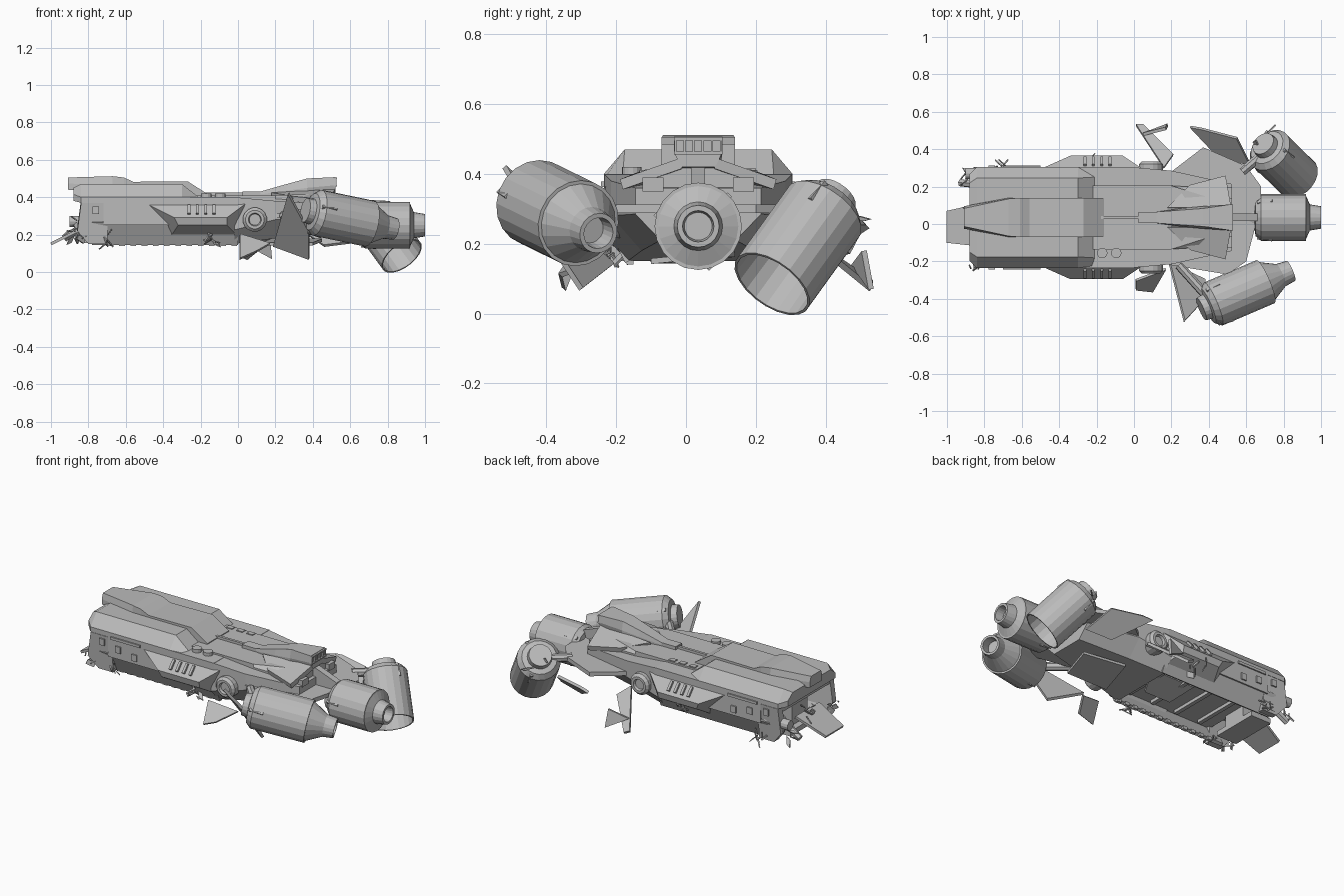
import bpy, bmesh, math, random
from mathutils import Vector

default_cube = bpy.data.objects.get("Cube")
if default_cube:
    bpy.data.objects.remove(default_cube)
random.seed(4)

# Shared dimensions
CENTRE = .035
HALF = .27
BELLY = .15
CEILING = .25
DECK = .4
WING = .3
DRUM = .125
THIN = .016

grey = bpy.data.materials.new("hull grey")
grey.use_nodes = True
grey.diffuse_color = (.5, .5, .5, 1)
grey.node_tree.nodes["Principled BSDF"].inputs["Base Color"].default_value = grey.diffuse_color


def loft(name, rings):
    """Skin a run of equal rings and cap both ends."""
    bm = bmesh.new()
    loops = [[bm.verts.new(point) for point in ring] for ring in rings]
    bm.faces.new(loops[0])
    bm.faces.new(loops[-1])
    for near, far in zip(loops, loops[1:]):
        for i in range(len(near)):
            bm.faces.new((near[i - 1], near[i], far[i], far[i - 1]))
    bmesh.ops.recalc_face_normals(bm, faces=bm.faces)
    mesh = bpy.data.meshes.new(name)
    bm.to_mesh(mesh)
    bm.free()
    mesh.materials.append(grey)
    part = bpy.data.objects.new(name, mesh)
    bpy.context.collection.objects.link(part)
    return part


def section(x, half, low, high, base=1, crown=1, waist=.5):
    """Six-sided hull ring: base and crown scale the width below and above the waist."""
    middle = low + (high - low) * waist
    left = [(half * base, low), (half, middle), (half * crown, high)]
    ring = [(x, CENTRE + width, z) for width, z in left]
    return ring + [(x, CENTRE - width, z) for width, z in reversed(left)]


def plate(name, *points, thick=THIN):
    """Slab around an outline in space, thickened both ways."""
    outline = [Vector(point) for point in points]
    normal = (outline[2] - outline[0]).cross(outline[-1] - outline[1])
    offset = normal.normalized() * thick / 2
    return loft(name, [[p - offset for p in outline], [p + offset for p in outline]])


def box(name, centre, size):
    x, y, z = centre
    length, width, height = (value / 2 for value in size)
    corners = [(-width, -height), (width, -height), (width, height), (-width, height)]
    return loft(name, [[(end, y + a, z + b) for a, b in corners]
                       for end in (x - length, x + length)])


def lathe(name, start, end, profile, sides=20):
    """Turn (distance, radius) pairs about the line from start to end."""
    start = Vector(start)
    axis = (Vector(end) - start).normalized()
    across = axis.orthogonal().normalized()
    up = axis.cross(across)
    angles = [math.tau * (i + .5) / sides for i in range(sides)]
    spokes = [across * math.cos(angle) + up * math.sin(angle) for angle in angles]
    return loft(name, [[start + axis * along + spoke * radius for spoke in spokes]
                       for along, radius in profile])


def rod(name, start, end, radius, sides=6):
    length = (Vector(end) - Vector(start)).length
    return lathe(name, start, end, [(0, radius), (length, radius)], sides)


# Hull: hollow underneath in front, closed behind
loft("front_hull", [section(-.72, HALF, CEILING, DECK),
                    section(0, HALF, CEILING, DECK)])
loft("rear_hull", [section(-.02, HALF, BELLY, DECK, base=.75, waist=.3),
                   section(.2, .25, .18, .38, base=.65),
                   section(.52, .18, .21, .36, base=.6)])
for i in range(4):
    box("belly_rib", (i * .17 - .62, CENTRE, CEILING), (.025, .42, .04))
plate("belly_sheet", (-.3, -.05, .2), (-.12, -.05, .2), (-.05, .1, CEILING), (-.35, .1, CEILING))

# Open, broken nose
box("nose_roof", (-.77, CENTRE, .37), (.14, .5, .07))
box("nose_floor", (-.77, CENTRE, .17), (.14, .3, .03))
box("nose_core", (-.75, CENTRE, .26), (.1, .15, .18))
plate("nose_ramp", (-1, -.1, BELLY), (-.82, -.12, .24), (-.82, .11, .24), (-1, .07, BELLY))
rod("nose_beam", (-.93, .22, .18), (-.74, .2, WING), .02)
rod("nose_pipe", (-.9, HALF, HALF), (-.74, HALF, HALF), .03, sides=12)

# Long shoulder deck with chamfered sides, and the ridge along it
loft("shoulder_deck", [section(-.88, .23, .38, .45, crown=.8),
                       section(-.84, HALF, .37, .47, crown=.78, waist=.3),
                       section(-.3, HALF, .37, .47, crown=.78, waist=.3),
                       section(-.21, HALF, .37, DECK, crown=.8)])
loft("dorsal_ridge", [section(-.91, .06, .44, .505, crown=.8),
                      section(-.67, .105, .42, .512, crown=.95),
                      section(-.61, .105, DECK, .505),
                      section(-.56, .105, DECK, .482),
                      section(-.27, .105, DECK, .485),
                      section(-.16, .105, .38, .415)])

# Rear deck, spine and flared tower
loft("rear_deck", [section(-.22, .17, .37, .41),
                   section(.2, .17, .37, .41),
                   section(.5, .15, .34, .42, crown=.5)])
box("deck_rail", (-.06, CENTRE, .41), (.24, THIN, .03))
box("deck_block", (.11, CENTRE, .41), (.17, .06, .04))
loft("tower", [section(.12, .03, DECK, .43),
               section(.26, .05, DECK, .47, crown=.8),
               section(.37, .06, DECK, .5, crown=.8),
               section(.52, .07, .42, .507, base=.7)])
loft("tail_keel", [section(.42, .02, WING, .45), section(.66, .02, WING, .36)])

# Tower rear window: frame rails and posts
for level in (.46, .5):
    box("tower_window_rail", (.52, CENTRE, level), (.02, .14, .008))
for i in range(6):
    box("tower_window_post", (.52, CENTRE + (i - 2.5) * .026, .48), (.015, .006, .04))

# Parts that repeat on both flanks
for hand, name in ((1, "left"), (-1, "right")):
    def flank(x, out, z):
        return (x, CENTRE + hand * out, z)

    plate(name + "_nose_cheek", flank(-.84, .25, .37), flank(-.86, .25, .22),
          flank(-.8, .23, BELLY), flank(-.7, .23, BELLY), flank(-.7, .25, .37), thick=.04)
    plate(name + "_skirt", flank(-.78, .26, .27), flank(0, .26, .27),
          flank(0, .2, BELLY), flank(-.78, .2, BELLY), thick=.02)
    # Armoured bulge: sloped upper panel over a tucked underside
    loft(name + "_bulge", [
        [flank(-.52, .25, .38), flank(.06, .25, .38), flank(0, .22, .19), flank(-.36, .22, .19)],
        [flank(-.34, .33, .29), flank(-.06, .33, .29), flank(-.06, .32, .25), flank(-.32, .32, .25)]])
    for i in range(4):
        x = i * .045 - .27
        plate(name + "_bulge_slot", flank(x, .28, .355), flank(x + .015, .28, .355),
              flank(x + .015, .32, .31), flank(x, .32, .31))
    for i in range(3):
        box(name + "_hatch", flank(i * .11 - .76, HALF, .33 - i * .02), (.035, THIN, .04))
    box(name + "_trim", flank(-.6, HALF, .37), (.2, THIN, THIN))
    plate(name + "_roof_petal", flank(.18, .05, .41), flank(.3, .17, .39),
          flank(.49, .22, .37), flank(.52, .05, .43), thick=.03)
    box(name + "_tail_block", flank(.45, .13, .37), (.15, .06, .04))
    lathe(name + "_pivot", flank(.09, .2, .28), flank(.09, .31, .28),
          [(0, .065), (.085, .065), (.1, .05), (.1, .035), (.085, .03)], sides=16)

# Round hatches and vents on the deck
for x in (-.17, -.095):
    rod("deck_hatch", (x, -.155, DECK), (x, -.155, .42), .028, sides=14)
for i in range(3):
    box("deck_vent", (i * .07 - .18, .185, .4), (.04, .03, .03))

# Wing slabs and engine arms
plate("left_wing", (.2, .28, WING), (.37, .41, WING), (.6, .31, WING),
      (.68, .2, WING), (.68, .03, WING), (.2, .03, WING), thick=.025)
plate("right_wing", (.2, -.22, WING), (.5, -.27, WING), (.6, -.2, WING),
      (.66, .03, WING), (.2, .03, WING), thick=.025)
rod("right_engine_arm", (.24, -.22, WING), (.42, -.42, .32), .025, sides=8)
rod("left_engine_arm", (.58, .28, WING), (.72, DECK, WING), .025, sides=8)

# Torn fins and flaps
plate("right_fin", (.27, -.52, .42), (.38, -.4, .22), (.38, -.3, .07), (.19, -.21, .14))
plate("right_low_fin", (.01, -.3, .2), (.01, -.35, .07), (.1, -.36, .11), (.17, -.24, BELLY))
plate("left_rear_fin", (.3, .52, .25), (.36, .51, .26), (.55, .46, .26), (.62, .32, .16), (.46, .35, .14))
plate("left_fin_arm", (.01, .53, .09), (.05, .53, .07), (.21, .37, .2), (.16, .3, .24))
plate("left_fin_tip", (.05, .48, .14), (.18, .53, .07), (.17, .51, .18))
plate("belly_flap", (.12, -.1, BELLY), (.4, -.1, BELLY), (.45, .1, .17), (.18, .14, .17))

# Engine profiles: capped front, then one of three tails
front = [(0, .03), (0, .065), (.035, .07), (.04, .1), (.07, DRUM)]
tapered = [(.38, DRUM), (.38, .115), (.47, .065), (.53, .058), (.53, .045), (.47, .04)]
blunt = [(.31, DRUM), (.31, .115), (.33, .07), (.39, .06), (.39, .045), (.34, .04)]
hollow = [(.365, DRUM), (.365, .117), (.1, .11)]
engines = {
    "right_engine": ((.36, -.455, .33), (.84, -.25, .23), tapered),
    "centre_engine": ((.61, CENTRE, .25), (1, CENTRE, .25), blunt),
    "left_engine": ((.69, .43, .34), (.872, .25, .09), hollow),
}
for name, (start, end, tail) in engines.items():
    lathe(name, start, end, front + tail)
    # Brackets around the front of the drum
    nose = Vector(start)
    axis = (Vector(end) - nose).normalized()
    across = axis.orthogonal().normalized()
    for i in range(3):
        angle = math.tau * i / 3
        spoke = across * math.cos(angle) + axis.cross(across) * math.sin(angle)
        rod(name + "_bracket", nose + axis * .05 + spoke * .11,
            nose + axis * .13 + spoke * .12, .012, sides=4)


def scatter(reach):
    return Vector([random.uniform(-reach, reach) for _ in range(3)])


# Wreckage hanging from the nose, flanks and left engine
wreck_spots = [(-.88, HALF, .22), (-.85, -.2, .21), (-.86, .03, .24), (-.72, .28, .18),
               (-.7, -.2, .17), (-.2, .32, .2), (-.15, -.22, .17), (.68, .44, .26)]
for spot in wreck_spots:
    for i in range(7):
        root = Vector(spot) + scatter(.035)
        tip = root + scatter(.04)
        if i % 3:
            rod("wreck_rod", root, tip, .004, sides=4)
        else:
            edge = scatter(.03)
            plate("wreck_shard", root, tip, tip + edge, root + edge, thick=.008)

# Ragged teeth along the belly edge
for i in range(12):
    box("belly_tooth", (i * .06 - .68, CENTRE - .195, BELLY), (.03, .02, .02))
